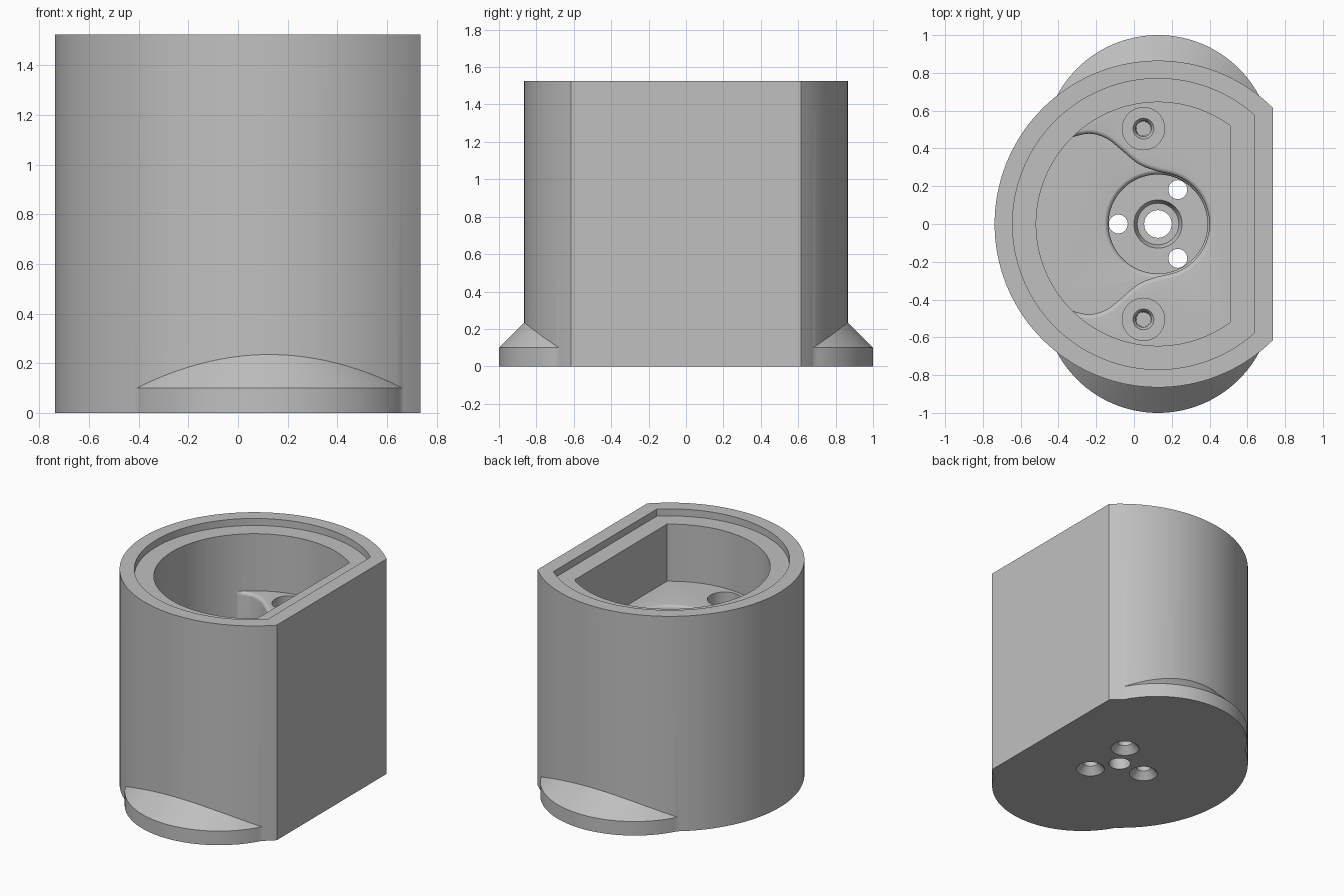
import bpy, bmesh, math
from mathutils import Vector

CX = 0.127          # axis of the round body
HEIGHT = 1.525
SHELF = 1.07        # raised platform inside
CHANNEL = 0.55      # floor of the curved channel
PIT = 0.13          # floor of the round pit
POCKET_R = 0.645

old = bpy.data.objects.get("Cube")
if old:
    bpy.data.objects.remove(old, do_unlink=True)

grey = bpy.data.materials.new("plain grey")
grey.use_nodes = True
colour = (0.53, 0.53, 0.53, 1)
grey.diffuse_color = colour
grey.node_tree.nodes["Principled BSDF"].inputs["Base Color"].default_value = colour


def loft(name, rings):
    """Closed solid through stacked (outline, z) rings."""
    bm = bmesh.new()
    rows = [[bm.verts.new((x, y, z)) for x, y in pts] for pts, z in rings]
    n = len(rows[0])
    for low, high in zip(rows, rows[1:]):
        for i in range(n):
            j = (i + 1) % n
            bm.faces.new((low[i], low[j], high[j], high[i]))
    bm.faces.new(rows[0][::-1])
    bm.faces.new(rows[-1])
    bmesh.ops.recalc_face_normals(bm, faces=bm.faces)
    mesh = bpy.data.meshes.new(name)
    bm.to_mesh(mesh)
    bm.free()
    mesh.materials.append(grey)
    obj = bpy.data.objects.new(name, mesh)
    bpy.context.collection.objects.link(obj)
    return obj


def circle(x, y, r, n=64):
    return [(x + r * math.cos(2 * math.pi * i / n), y + r * math.sin(2 * math.pi * i / n))
            for i in range(n)]


def turned(name, x, y, profile, n=64):
    """Round solid from (radius, z) pairs."""
    return loft(name, [(circle(x, y, r, n), z) for r, z in profile])


def d_shape(r, flat, n=128):
    """Circle cut by a flat on the +x side."""
    a = math.acos((flat - CX) / r)
    angles = [a + (2 * math.pi - 2 * a) * i / n for i in range(n + 1)]
    return [(CX + r * math.cos(t), r * math.sin(t)) for t in angles]


def prism(name, outline, z0, z1):
    return loft(name, [(outline, z0), (outline, z1)])


def combine(target, tool, operation):
    mod = target.modifiers.new(operation.lower(), 'BOOLEAN')
    mod.operation = operation
    mod.solver = 'EXACT'
    mod.object = tool
    bpy.context.view_layer.objects.active = target
    bpy.ops.object.modifier_apply(modifier=mod.name)
    bpy.data.objects.remove(tool, do_unlink=True)


def smooth_path(pts, steps=6):
    """Catmull-Rom curve through the points."""
    p = [Vector(q) for q in pts]
    p = [2 * p[0] - p[1]] + p + [2 * p[-1] - p[-2]]
    out = []
    for a, b, c, d in zip(p, p[1:], p[2:], p[3:]):
        for i in range(steps):
            t = i / steps
            out.append(0.5 * (2 * b + (c - a) * t + (2 * a - 5 * b + 4 * c - d) * t * t
                              + (3 * b - a - 3 * c + d) * t ** 3))
    return out


def channel_outline(grow):
    """S-curved walls wrapping round the axis, closed along the pocket wall."""
    limit = POCKET_R + 0.001
    wall = smooth_path([(-0.345, 0.455), (-0.24, 0.478), (-0.15, 0.455), (-0.07, 0.395),
                        (0.02, 0.32), (0.11, 0.283), (0.197, 0.263)])
    for i in range(25):
        t = math.radians(75 - 3 * i)
        wall.append(Vector((CX + 0.272 * math.cos(t), 0.272 * math.sin(t))))
    half = []
    for i, q in enumerate(wall):
        d = (wall[min(i + 1, len(wall) - 1)] - wall[max(i - 1, 0)]).normalized()
        if i == len(wall) - 1:
            d = Vector((0, -1))
        rel = q + Vector((-d.y, d.x)) * grow - Vector((CX, 0))
        if rel.length > limit or i == 0:
            rel = rel.normalized() * limit
        half.append((rel.x + CX, rel.y))
    half[-1] = (half[-1][0], 0)
    lower = [(x, -y) for x, y in reversed(half[:-1])]
    a = math.atan2(half[0][1], half[0][0] - CX)
    n = 28
    arc = [-a - (2 * math.pi - 2 * a) * i / n for i in range(1, n)]
    return half + lower + [(CX + limit * math.cos(t), limit * math.sin(t)) for t in arc]


# Body with one flat side
body = prism("housing", d_shape(0.865, 0.735), 0, HEIGHT)

# Front and back feet with sloped tops
for side in (-1, 1):
    foot = turned("foot", CX, side * 0.393, [(0.607, 0), (0.607, 0.1), (0.407, 0.3)], 128)
    combine(body, foot, 'UNION')

# Lid recess and main pocket
combine(body, prism("lid_recess", d_shape(0.77, 0.635), HEIGHT - 0.05, HEIGHT + 0.1), 'DIFFERENCE')
combine(body, prism("pocket", d_shape(POCKET_R, 0.512), SHELF, HEIGHT + 0.1), 'DIFFERENCE')

# Curved channel with a rounded upper edge
fillet = 0.024
rings = [(channel_outline(0), CHANNEL)]
for i in range(6):
    t = math.radians(18 * i)
    rings.append((channel_outline(fillet * (1 - math.cos(t))),
                  SHELF - fillet + fillet * math.sin(t)))
rings.append((rings[-1][0], SHELF + 0.1))
combine(body, loft("channel", rings), 'DIFFERENCE')

# Round pit with a rounded rim
profile = [(0.262, PIT)]
for i in range(6):
    t = math.radians(18 * i)
    profile.append((0.262 + 0.028 * (1 - math.cos(t)), CHANNEL - 0.027 + 0.028 * math.sin(t)))
combine(body, turned("pit", CX, 0, profile, 96), 'DIFFERENCE')

# Centre hole with stepped seat
combine(body, turned("centre_hole", CX, 0,
                     [(0.073, -0.1), (0.073, PIT - 0.045), (0.11, PIT - 0.044),
                      (0.128, PIT + 0.001), (0.128, PIT + 0.1)]), 'DIFFERENCE')

# Three countersunk mounting holes
for k in range(3):
    t = math.radians(60 + 120 * k)
    combine(body, turned("mounting_hole", CX + 0.21 * math.cos(t), 0.21 * math.sin(t),
                         [(0.095, -0.1), (0.095, 0), (0.05, 0.05), (0.05, PIT + 0.1)], 48),
            'DIFFERENCE')

# Counterbored blind screw holes in the platform
for side in (-1, 1):
    combine(body, turned("screw_hole", 0.05, side * 0.505,
                         [(0.038, SHELF - 0.4), (0.042, SHELF - 0.1), (0.055, SHELF - 0.08),
                          (0.112, SHELF - 0.079), (0.112, SHELF + 0.1)], 48), 'DIFFERENCE')

# Smooth round walls, crisp edges
bpy.ops.object.select_all(action='DESELECT')
body.select_set(True)
bpy.context.view_layer.objects.active = body
bpy.ops.object.shade_smooth_by_angle(angle=math.radians(25))
